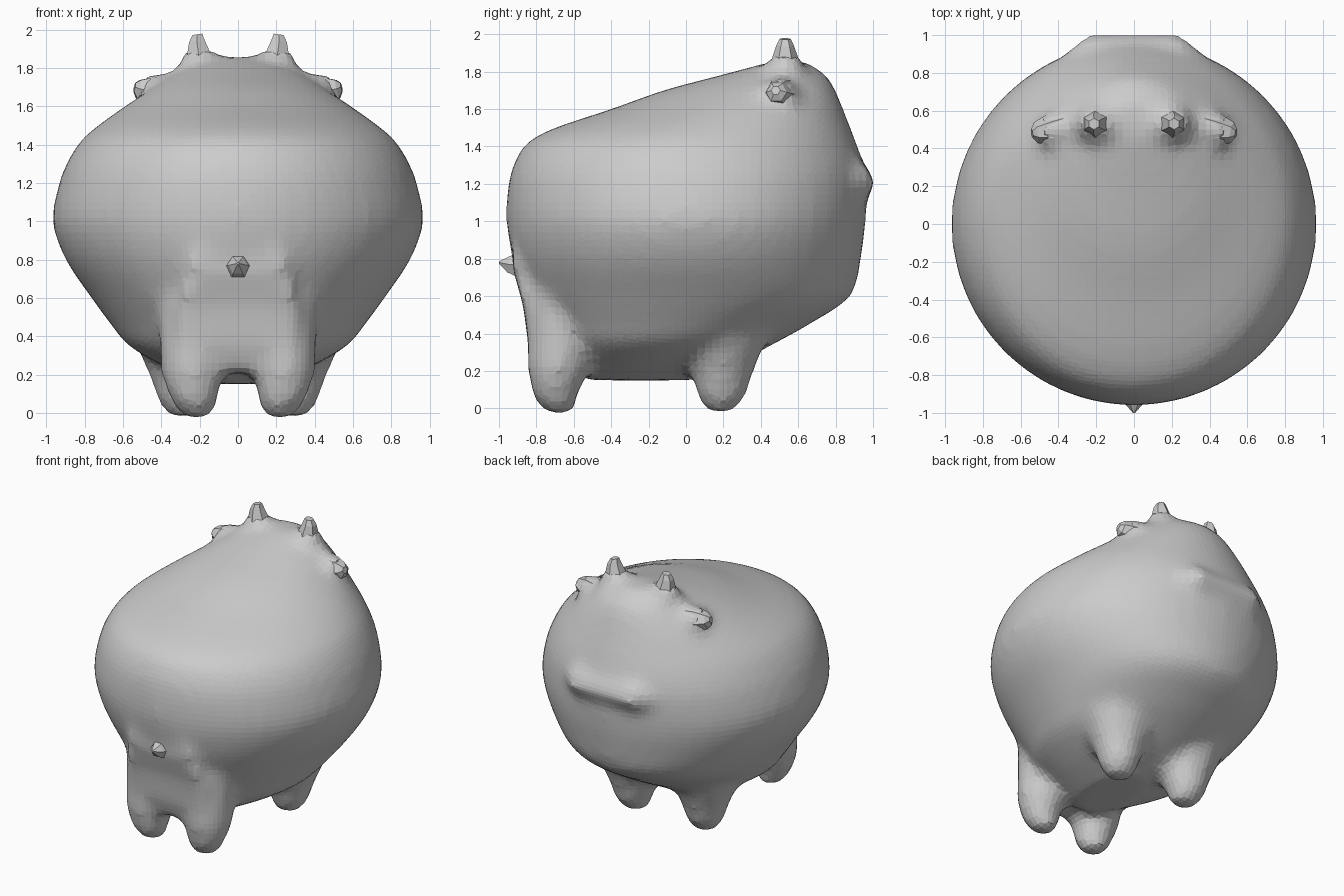
import bpy, bmesh, math
from mathutils import Vector

if "Cube" in bpy.data.objects:
    bpy.data.objects.remove(bpy.data.objects["Cube"])


def loft(bm, rings):
    """Skin a list of equal-length point rings and cap both ends."""
    vs = [[bm.verts.new(p) for p in r] for r in rings]
    n = len(vs[0])
    faces = []
    for a, b in zip(vs, vs[1:]):
        for i in range(n):
            j = (i + 1) % n
            faces.append(bm.faces.new((a[i], a[j], b[j], b[i])))
    faces += [bm.faces.new(vs[0][::-1]), bm.faces.new(vs[-1])]
    bmesh.ops.recalc_face_normals(bm, faces=faces)


def tube(bm, stations, n=8):
    """Loft circles given as (centre, radius) along a path."""
    axis = (Vector(stations[-1][0]) - Vector(stations[0][0])).normalized()
    q = axis.to_track_quat('Z', 'Y')
    rings = []
    for c, r in stations:
        rings.append([Vector(c) + q @ Vector((r * math.cos(2 * math.pi * i / n),
                                              r * math.sin(2 * math.pi * i / n), 0))
                      for i in range(n)])
    loft(bm, rings)


def finish(bm, name):
    me = bpy.data.meshes.new(name)
    bm.to_mesh(me)
    bm.free()
    ob = bpy.data.objects.new(name, me)
    bpy.context.collection.objects.link(ob)
    return ob


def spline(p0, p1, p2, p3, t):
    return [0.5 * (2 * b + (c - a) * t + (2 * a - 5 * b + 4 * c - d) * t * t
                   + (3 * b - a - 3 * c + d) * t ** 3)
            for a, b, c, d in zip(p0, p1, p2, p3)]


# Body: horizontal slices as z, half width, y min, y max, y of widest point
slices = [
    (0.15, 0.16, -0.55, 0.05, -0.25), (0.24, 0.38, -0.62, 0.27, -0.15),
    (0.35, 0.57, -0.72, 0.48, -0.08), (0.45, 0.655, -0.77, 0.66, -0.03),
    (0.60, 0.765, -0.85, 0.88, 0.0), (0.80, 0.90, -0.925, 0.935, 0.0),
    (1.00, 0.968, -0.96, 0.96, 0.0), (1.20, 0.933, -0.95, 0.965, 0.0),
    (1.32, 0.885, -0.915, 0.945, 0.0), (1.42, 0.82, -0.85, 0.91, 0.03),
    (1.50, 0.73, -0.70, 0.88, 0.10), (1.60, 0.59, -0.40, 0.84, 0.25),
    (1.70, 0.44, -0.12, 0.80, 0.37), (1.78, 0.31, 0.18, 0.75, 0.47),
    (1.855, 0.15, 0.46, 0.64, 0.55),
]
bm = bmesh.new()
rings = []
last = len(slices) - 1
for k in range(last):
    quad = [slices[min(max(k + o, 0), last)] for o in (-1, 0, 1, 2)]
    for s in range(4 if k < last - 1 else 5):
        z, w, y0, y1, yc = spline(*quad, s / 4)
        ring = []
        for i in range(48):
            a = 2 * math.pi * i / 48
            c, sn = math.cos(a), math.sin(a)
            ring.append((w * c, yc + sn * (y1 - yc if sn > 0 else yc - y0), z))
        rings.append(ring)
loft(bm, rings)

# Broad muzzle ridge
tube(bm, [((-0.36, 0.86, 1.2), 0.05), ((-0.25, 0.905, 1.21), 0.10),
          ((0.25, 0.905, 1.21), 0.10), ((0.36, 0.86, 1.2), 0.05)], 12)

# Rump block filling the space between the legs at the tail end
loft(bm, [[(-w, y, z), (w, y, z), (w, -0.4, z), (-w, -0.4, z)]
          for z, w, y in ((0.21, 0.2, -0.80), (0.35, 0.29, -0.845),
                          (0.55, 0.32, -0.87), (0.74, 0.27, -0.925), (0.9, 0.2, -0.93))])

# Legs, and swellings under the horns and ears
for s in (-1, 1):
    tube(bm, [((s * 0.21, -0.68, -0.03), 0.08), ((s * 0.23, -0.705, 0.06), 0.125),
              ((s * 0.24, -0.69, 0.2), 0.165), ((s * 0.22, -0.65, 0.5), 0.2),
              ((s * 0.2, -0.6, 0.8), 0.24)], 10)
    tube(bm, [((s * 0.28, 0.18, -0.02), 0.08), ((s * 0.29, 0.19, 0.07), 0.135),
              ((s * 0.29, 0.19, 0.2), 0.175), ((s * 0.3, 0.19, 0.45), 0.28)], 10)
    tube(bm, [((s * 0.19, 0.53, 1.66), 0.2), ((s * 0.2, 0.53, 1.78), 0.13),
              ((s * 0.21, 0.53, 1.9), 0.075)], 8)
    tube(bm, [((s * 0.22, 0.51, 1.62), 0.19), ((s * 0.40, 0.5, 1.66), 0.12),
              ((s * 0.5, 0.49, 1.69), 0.08)], 8)

body = finish(bm, "body")
rem = body.modifiers.new("blend", 'REMESH')
rem.mode = 'VOXEL'
rem.voxel_size = 0.04
smo = body.modifiers.new("soften", 'SMOOTH')
smo.factor = 0.5
smo.iterations = 8

# Horns and ears: faceted, mirrored pairs
for s, side in ((-1, "left"), (1, "right")):
    bm = bmesh.new()
    tube(bm, [((s * 0.18, 0.53, 1.76), 0.12), ((s * 0.2, 0.53, 1.83), 0.085),
              ((s * 0.215, 0.53, 1.94), 0.047), ((s * 0.212, 0.53, 1.975), 0.03)], 6)
    finish(bm, side + "_horn")
    bm = bmesh.new()
    tube(bm, [((s * 0.34, 0.51, 1.655), 0.12), ((s * 0.45, 0.495, 1.68), 0.085),
              ((s * 0.52, 0.485, 1.69), 0.055), ((s * 0.54, 0.48, 1.70), 0.025)], 6)
    finish(bm, side + "_ear")

# Tail: small pointed stub
bm = bmesh.new()
tube(bm, [((0, -0.88, 0.765), 0.08), ((0, -0.95, 0.77), 0.05), ((0, -1.0, 0.78), 0.006)], 6)
finish(bm, "tail")
